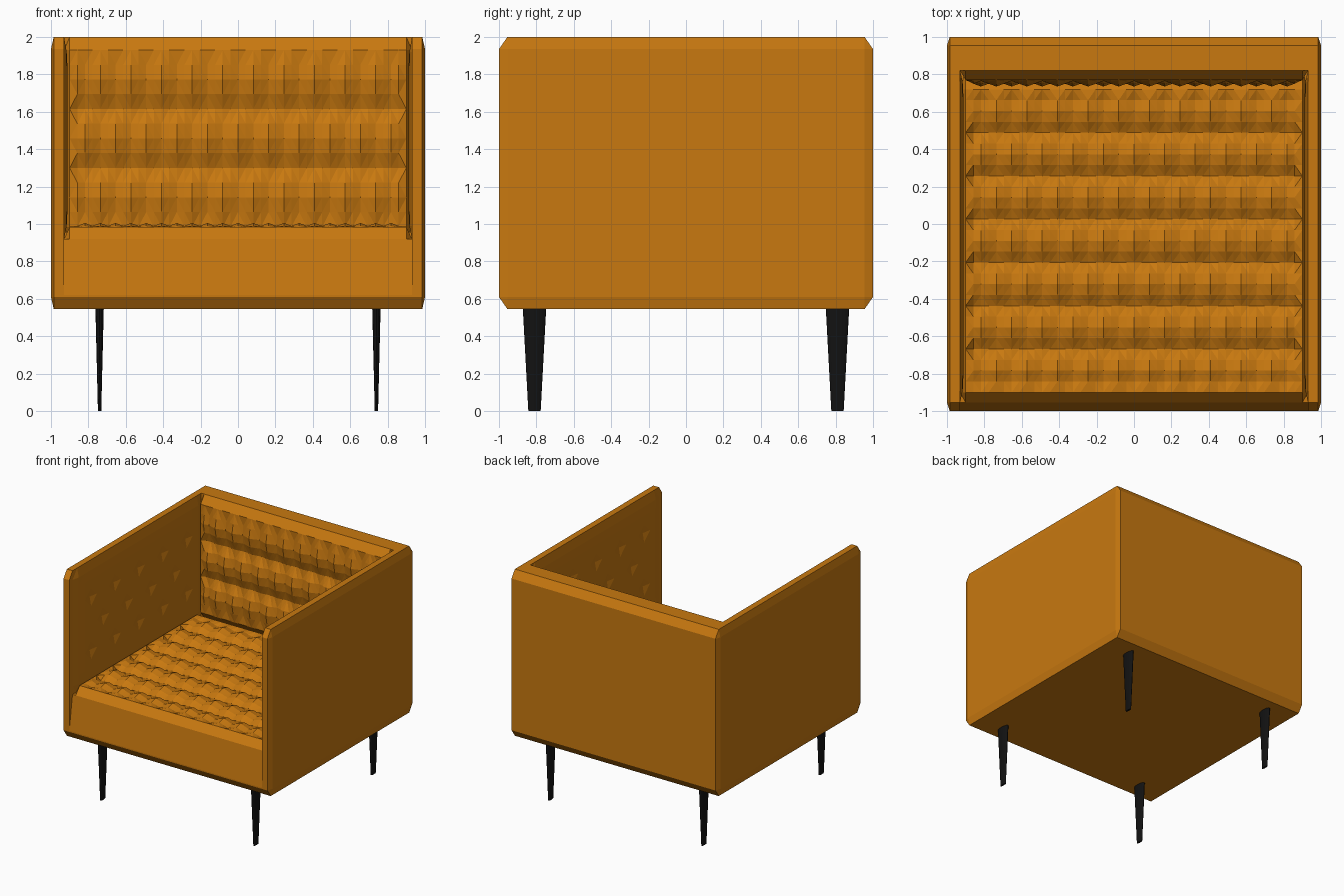
import bpy, bmesh, math
from mathutils import Vector

if "Cube" in bpy.data.objects:
    bpy.data.objects.remove(bpy.data.objects["Cube"])


def material(name, color):
    m = bpy.data.materials.new(name)
    m.diffuse_color = color
    m.use_nodes = True
    m.node_tree.nodes["Principled BSDF"].inputs["Base Color"].default_value = m.diffuse_color
    return m


ORANGE = material("orange_upholstery", (0.58, 0.19, 0.005, 1))
BLACK = material("black_wood", (0.006, 0.006, 0.006, 1))


def finish(name, bm, mat):
    me = bpy.data.meshes.new(name)
    bm.to_mesh(me)
    bm.free()
    ob = bpy.data.objects.new(name, me)
    bpy.context.collection.objects.link(ob)
    if mat:
        me.materials.append(mat)
    return ob


def mirror(ob, x=True, y=False):
    m = ob.modifiers.new("mirror", 'MIRROR')
    m.use_axis = (x, y, False)


def knots(lo, a, b, hi, n):
    """Rim position, n even steps from a to b, rim position."""
    return [lo] + [a + (b - a) * i / n for i in range(n + 1)] + [hi]


def panel(name, origin, u_dir, v_dir, us, vs, height, edge):
    """Padded sheet: outer ring flush with the frame, inside raised by height(i, j)."""
    o, u, v = Vector(origin), Vector(u_dir), Vector(v_dir)
    n = u.cross(v)
    nu, nv = len(us) - 1, len(vs) - 1
    bm = bmesh.new()
    rows = []
    for i, a in enumerate(us):
        row = []
        for j, b in enumerate(vs):
            if i in (0, nu) or j in (0, nv):
                h = 0
            elif i in (1, nu - 1) or j in (1, nv - 1):
                h = edge
            else:
                h = height(i - 1, j - 1)
            row.append(bm.verts.new(o + u * a + v * b + n * h))
        rows.append(row)
    for i in range(nu):
        for j in range(nv):
            bm.faces.new((rows[i][j], rows[i + 1][j], rows[i + 1][j + 1], rows[i][j + 1]))
    bmesh.ops.triangulate(bm, faces=bm.faces[:])
    return finish(name, bm, ORANGE)


# Chamfered outer block; chamfer differs per axis
half, cham, mid = (1, 1, 0.7275), (0.015, 0.045, 0.065), 1.2725
bm = bmesh.new()
bmesh.ops.create_cube(bm, size=2)
bmesh.ops.bevel(bm, geom=bm.edges[:], offset=0.1, segments=1, affect='EDGES')
for vert in bm.verts:
    for k in range(3):
        c = vert.co[k]
        size = half[k] if abs(c) > 0.95 else half[k] - cham[k]
        vert.co[k] = math.copysign(size, c)
    vert.co.z += mid
frame = finish("frame", bm, ORANGE)

# Cavity cutter: side profile extruded between the arms
profile = [(-1.1, 0.62), (-1.0, 0.62), (-0.955, 0.92), (0.82, 0.92), (0.82, 2.1), (-1.1, 2.1)]
bm = bmesh.new()
face = bm.faces.new([bm.verts.new((-0.93, y, z)) for y, z in profile])
ext = bmesh.ops.extrude_face_region(bm, geom=[face])["geom"]
bmesh.ops.translate(bm, vec=(1.86, 0, 0), verts=[g for g in ext if isinstance(g, bmesh.types.BMVert)])
bmesh.ops.recalc_face_normals(bm, faces=bm.faces[:])
cutter = finish("cavity_cutter", bm, None)
cut = frame.modifiers.new("cavity", 'BOOLEAN')
cut.object, cut.operation, cut.solver = cutter, 'DIFFERENCE', 'EXACT'
bpy.context.view_layer.objects.active = frame
bpy.ops.object.modifier_apply(modifier="cavity")
bpy.data.objects.remove(cutter)


# Tufting: narrow pleats crossed by deep creases, staggered per row
def tuft(i, j):
    row = j // 4
    shift = 2 if row % 2 else 0
    pleat = abs(((i + shift) % 4) - 2) / 2
    puff = (0, 0.7, 1, 0.7)[j % 4]
    return 0.025 + 0.03 * puff + 0.03 * pleat * (0.4 + 0.6 * puff)


panel("seat_cushion", (0, 0, 0.92), (1, 0, 0), (0, 1, 0),
      knots(-0.93, -0.9, 0.9, 0.93, 44), knots(-0.955, -0.9, 0.72, 0.82, 28), tuft, 0.065)
panel("back_cushion", (0, 0.82, 0), (1, 0, 0), (0, 0, 1),
      knots(-0.93, -0.9, 0.9, 0.93, 44), knots(0.92, 0.985, 1.93, 2.0, 12), tuft, 0.05)


# Inner arm padding with sparse staggered buttons
def buttons(i, j):
    button = j % 3 == 0 and i % 4 == (2 if j % 2 else 0)
    return 0.004 if button else 0.018


arm = panel("arm_padding", (-0.93, 0, 0), (0, 1, 0), (0, 0, 1),
            knots(-0.955, -0.89, 0.76, 0.82, 20), knots(0.92, 0.99, 1.92, 2.0, 12), buttons, 0.014)
mirror(arm)

# Tapered legs, flattened sideways
bm = bmesh.new()
bmesh.ops.create_cone(bm, cap_ends=True, segments=16, radius1=0.033, radius2=0.063, depth=0.56)
for vert in bm.verts:
    vert.co.x *= 0.36 if vert.co.z > 0 else 0.27
    vert.co += Vector((-0.74, -0.81, 0.28))
legs = finish("legs", bm, BLACK)
mirror(legs, True, True)
